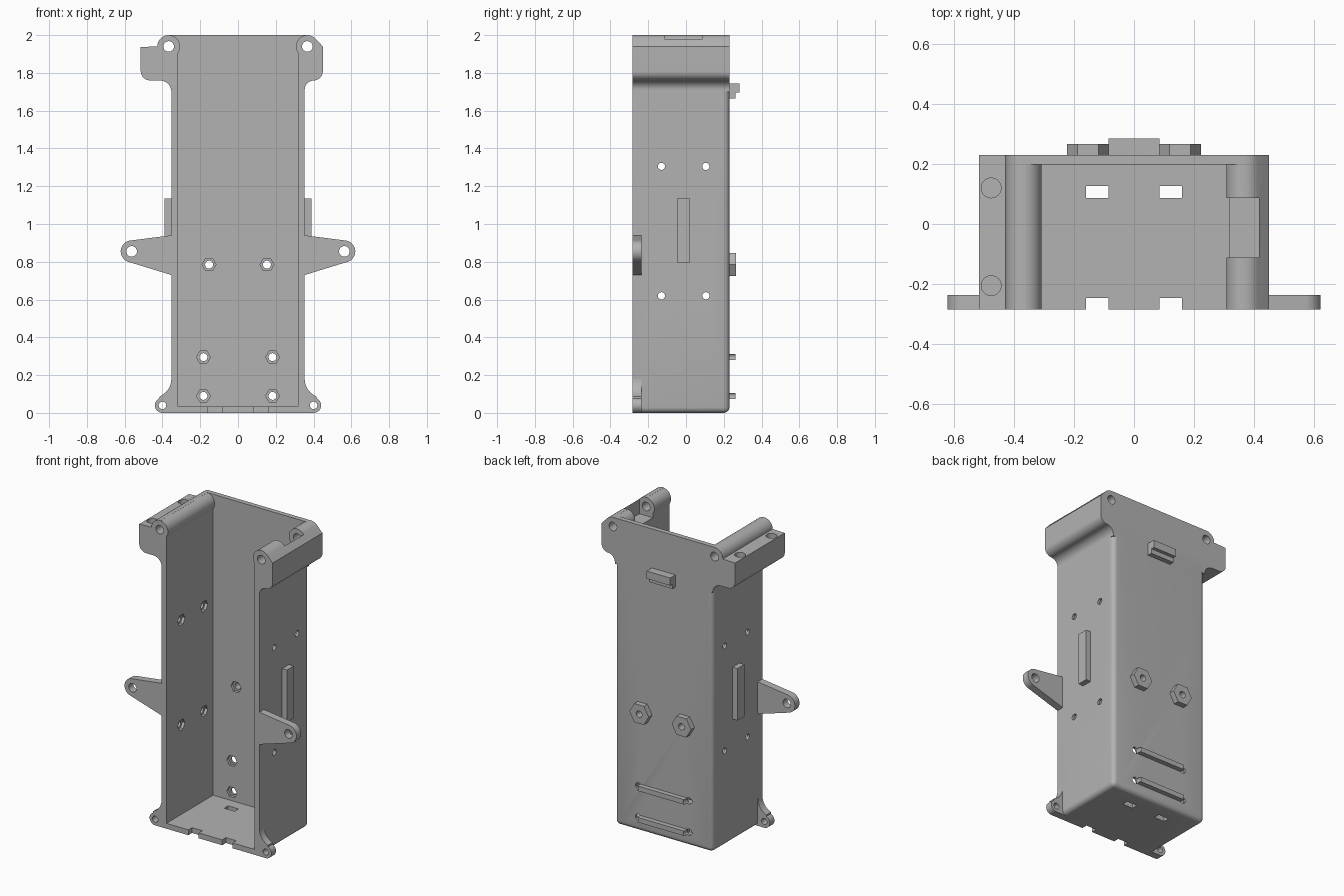
import bpy
import bmesh
import math

old = bpy.data.objects.get("Cube")
if old:
    bpy.data.objects.remove(old, do_unlink=True)

grey = bpy.data.materials.new("plain_grey")
grey.use_nodes = True
grey.diffuse_color = (0.45, 0.45, 0.45, 1)
grey.node_tree.nodes["Principled BSDF"].inputs["Base Color"].default_value = grey.diffuse_color

FRONT, BACK, STEP = -0.284, 0.23, 7.5
SIDE, INNER, FLOOR = 0.353, 0.318, 0.035


def arc(cx, cy, r, a0, a1, step=STEP):
    n = max(1, round(abs(a1 - a0) / step))
    angles = [math.radians(a0 + (a1 - a0) * i / n) for i in range(n + 1)]
    return [(cx + r * math.cos(a), cy + r * math.sin(a)) for a in angles]


def circle(cx, cy, r, step=15):
    return arc(cx, cy, r, 0, 360, step)[:-1]


def rect(x0, x1, y0, y1):
    return [(x0, y0), (x1, y0), (x1, y1), (x0, y1)]


def flip(pts):
    return [(-x, y) for x, y in reversed(pts)]


def prism(name, pts, axis, lo, hi):
    """Extrude a 2D outline along an axis."""
    place = {"x": lambda p, d: (d, p[0], p[1]),
             "y": lambda p, d: (p[0], d, p[1]),
             "z": lambda p, d: (p[0], p[1], d)}[axis]
    bm = bmesh.new()
    ends = [[bm.verts.new(place(p, d)) for p in pts] for d in (lo, hi)]
    for end in ends:
        bm.faces.new(end)
    n = len(pts)
    for i in range(n):
        j = (i + 1) % n
        bm.faces.new((ends[0][i], ends[0][j], ends[1][j], ends[1][i]))
    bmesh.ops.recalc_face_normals(bm, faces=bm.faces)
    mesh = bpy.data.meshes.new(name)
    bm.to_mesh(mesh)
    bm.free()
    mesh.materials.append(grey)
    ob = bpy.data.objects.new(name, mesh)
    bpy.context.collection.objects.link(ob)
    return ob


def activate(ob):
    bpy.ops.object.select_all(action="DESELECT")
    ob.select_set(True)
    bpy.context.view_layer.objects.active = ob


def combine(ob, tool, operation="DIFFERENCE"):
    mod = ob.modifiers.new("combine", "BOOLEAN")
    mod.operation, mod.solver, mod.object = operation, "EXACT", tool
    activate(ob)
    bpy.ops.object.modifier_apply(modifier=mod.name)
    bpy.data.objects.remove(tool, do_unlink=True)


def cut(ob, pts, axis, lo, hi):
    combine(ob, prism("cutter", pts, axis, lo, hi))


# Main box with rounded back and bottom edges
case = prism("case", rect(-SIDE, SIDE, 0, 1.8), "y", FRONT, BACK)
bm = bmesh.new()
bm.from_mesh(case.data)
soft = []
for e in bm.edges:
    mid = (e.verts[0].co + e.verts[1].co) / 2
    at_side, at_back, at_base = abs(mid.x) > 0.3, mid.y > 0.2, mid.z < 0.01
    if mid.z < 1.5 and at_side + at_back + at_base == 2:
        soft.append(e)
bmesh.ops.bevel(bm, geom=soft, offset=0.03, segments=5, profile=0.5, affect="EDGES")
bm.to_mesh(case.data)
bm.free()

# Wider head with screw bosses and side blocks
BX, BZ, BR = 0.367, 1.94, 0.06
right_half = (arc(-0.413, 1.70, 0.06, 0, 90) + arc(-0.465, 1.81, 0.05, 270, 180)
              + [(-0.515, 1.937)] + arc(-BX, BZ, BR, 180, 90))
left_half = (arc(BX, BZ, BR, 90, 45) + [(0.449, 1.94)]
             + arc(0.401, 1.808, 0.048, 0, -90) + arc(0.403, 1.71, 0.05, 90, 180)
             + [(SIDE, 1.70)])
combine(case, prism("head", right_half + left_half, "y", FRONT, BACK), "UNION")

# Cavity, open at the front and top, leaving the bosses round
half = [(INNER, FLOOR)] + arc(BX, BZ, BR, 215, 97.5)
half.append((half[-1][0], 2.1))
cut(case, half + flip(half), "y", -0.5, 0.198)

# Boss screw holes, notch in one boss, sockets in the other block
for s in (-1, 1):
    cut(case, circle(s * BX, BZ, 0.028), "y", -0.5, 0.5)
cut(case, rect(0.29, 0.415, -0.112, 0.086), "z", 1.88, 2.1)
for y in (0.12, -0.205):
    cut(case, circle(-0.475, y, 0.033), "z", 1.84, 2.1)

# Floor slots and front notches
for s in (-1, 1):
    x0, x1 = sorted((s * 0.085, s * 0.16))
    cut(case, rect(x0, x1, 0.086, 0.126), "z", -0.1, 0.1)
    cut(case, rect(x0, x1, -0.4, -0.246), "z", -0.1, 0.1)

# Side wall holes with hexagonal pockets inside
for y in (-0.13, 0.105):
    for z in (0.62, 1.305):
        cut(case, circle(y, z, 0.019), "x", -0.6, 0.6)
        cut(case, circle(y, z, 0.037, 60), "x", -0.337, 0.337)

# Back wall holes with pockets
back_holes = [(s * x, z) for s in (-1, 1)
              for x, z in ((0.153, 0.785), (0.183, 0.295), (0.183, 0.09))]
for x, z in back_holes:
    cut(case, circle(x, z, 0.021), "y", 0.1, 0.4)
    cut(case, circle(x, z, 0.037, 60), "y", 0.1, 0.216)
parts = [case]

for s, label in ((1, "left"), (-1, "right")):
    def mirrored(pts):
        return pts if s > 0 else flip(pts)

    # Side mounting ear
    outline = [(SIDE, 0.73)] + arc(0.563, 0.855, 0.058, -75, 82.5) + [(SIDE, 0.94)]
    ear = prism(label + "_ear", mirrored(outline), "y", FRONT, -0.236)
    cut(ear, circle(s * 0.563, 0.855, 0.028), "y", -0.5, 0.5)

    # Bottom corner foot
    outline = ([(0.322, 0.18)] + arc(0.453, 0.18, 0.1, 180, 247.5)
               + arc(0.4, 0.04, 0.04, 67.5, -90) + [(0.322, 0)])
    foot = prism(label + "_foot", mirrored(outline), "y", FRONT, -0.236)
    cut(foot, circle(s * 0.4, 0.04, 0.02), "y", -0.5, 0.5)

    # Raised rail on the side wall
    x0, x1 = sorted((s * SIDE, s * 0.388))
    rail = prism(label + "_rail", rect(-0.048, 0.022, 0.795, 1.135), "x", x0, x1)

    # Hexagonal standoff on the back
    standoff = prism(label + "_standoff", circle(s * 0.153, 0.785, 0.07, 60), "y", BACK, 0.266)
    cut(standoff, circle(s * 0.153, 0.785, 0.021), "y", 0.1, 0.4)
    parts += [ear, foot, rail, standoff]

# Horizontal back bars with ends hollowed by the screw holes
for label, z in (("upper", 0.295), ("lower", 0.09)):
    bar = prism(label + "_back_bar", rect(-0.195, 0.195, z - 0.016, z + 0.016), "y", BACK, 0.261)
    for s in (-1, 1):
        cut(bar, circle(s * 0.183, z, 0.021), "y", 0.1, 0.4)
    parts.append(bar)

# Stepped hook on the back
hook = [(BACK, 1.665), (0.261, 1.665), (0.261, 1.695), (0.284, 1.695), (0.284, 1.745), (BACK, 1.745)]
parts.append(prism("back_hook", hook, "x", -0.085, 0.085))

for ob in parts:
    activate(ob)
    bpy.ops.object.shade_smooth_by_angle(angle=math.radians(30))
